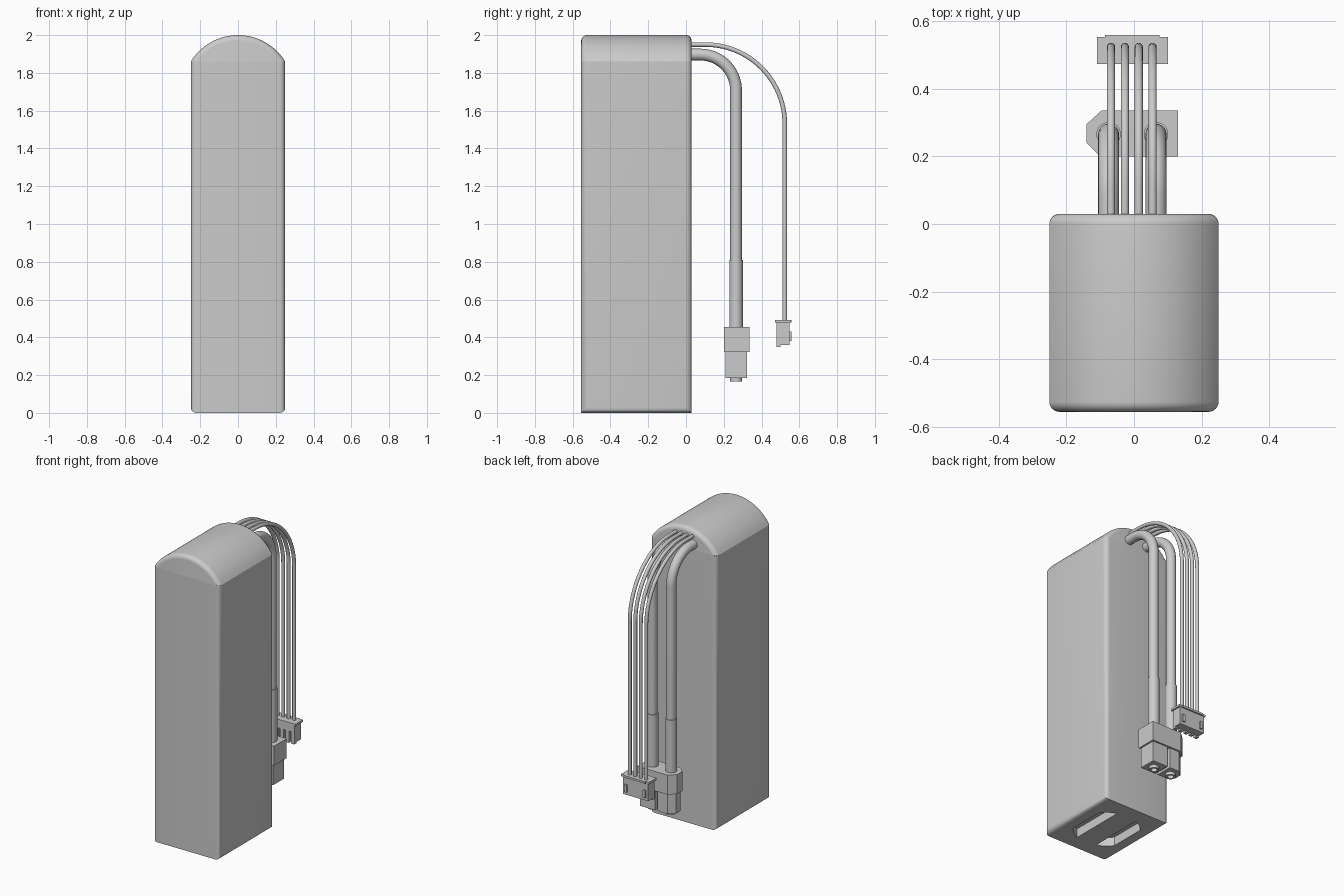
import bpy, bmesh, math
from mathutils import Vector

if "Cube" in bpy.data.objects:
    bpy.data.objects.remove(bpy.data.objects["Cube"])

GREY = (0.6, 0.6, 0.6, 1)
mat = bpy.data.materials.new("plain grey")
mat.use_nodes = True
mat.diffuse_color = GREY
mat.node_tree.nodes["Principled BSDF"].inputs["Base Color"].default_value = GREY


def finish(bm, name, smooth=True):
    bmesh.ops.recalc_face_normals(bm, faces=bm.faces[:])
    me = bpy.data.meshes.new(name)
    bm.to_mesh(me)
    bm.free()
    me.materials.append(mat)
    ob = bpy.data.objects.new(name, me)
    bpy.context.collection.objects.link(ob)
    if smooth:
        shade(ob)
    return ob


def shade(ob):
    bpy.ops.object.select_all(action='DESELECT')
    ob.select_set(True)
    bpy.context.view_layer.objects.active = ob
    bpy.ops.object.shade_smooth_by_angle(angle=math.radians(35))


def prism(points, vector):
    """Extrude a closed outline of 3D points along a vector."""
    bm = bmesh.new()
    face = bm.faces.new([bm.verts.new(p) for p in points])
    ext = bmesh.ops.extrude_face_region(bm, geom=[face])
    verts = [v for v in ext["geom"] if isinstance(v, bmesh.types.BMVert)]
    bmesh.ops.translate(bm, verts=verts, vec=vector)
    return bm


def box_mesh(x0, x1, y0, y1, z0, z1):
    outline = [(x0, y0, z0), (x1, y0, z0), (x1, y1, z0), (x0, y1, z0)]
    return prism(outline, (0, 0, z1 - z0))


def box(name, *bounds):
    return finish(box_mesh(*bounds), name, False)


def cylinder(name, x, y, z0, z1, radius, sides=32):
    ring = [(x + radius * math.cos(math.tau * i / sides),
             y + radius * math.sin(math.tau * i / sides), z0) for i in range(sides)]
    return finish(prism(ring, (0, 0, z1 - z0)), name)


def cut(target, cutter, operation='DIFFERENCE'):
    """Apply a boolean and remove the cutter."""
    mod = target.modifiers.new("cut", 'BOOLEAN')
    mod.operation, mod.solver, mod.object = operation, 'EXACT', cutter
    bpy.context.view_layer.objects.active = target
    bpy.ops.object.modifier_apply(modifier=mod.name)
    bpy.data.objects.remove(cutter)


def wire(name, x, z_exit, y_drop, bend, z_end, radius):
    """Lead that leaves the back, bends through a quarter circle and drops."""
    path = [(x, -0.02, z_exit)]
    for i in range(25):
        a = math.pi / 2 * (1 - i / 24)
        path.append((x, y_drop - bend + bend * math.cos(a),
                     z_exit - bend + bend * math.sin(a)))
    path.append((x, y_drop, z_end))
    bm = bmesh.new()
    rings = []
    for i, p in enumerate(path):
        t = (Vector(path[min(i + 1, len(path) - 1)]) - Vector(path[max(i - 1, 0)])).normalized()
        side = Vector((1, 0, 0))
        up = t.cross(side)
        rings.append([bm.verts.new(Vector(p) + radius * (math.cos(k * math.tau / 20) * side
                      + math.sin(k * math.tau / 20) * up)) for k in range(20)])
    for a, b in zip(rings, rings[1:]):
        for k in range(20):
            n = (k + 1) % 20
            bm.faces.new((a[k], a[n], b[n], b[k]))
    bm.faces.new(rings[0])
    bm.faces.new(rings[-1])
    return finish(bm, name)


# Pack: rounded upright edges and rounded bottom side edges
W, FRONT, BACK, SHOULDER = 0.25, -0.555, 0.03, 1.86
MID = (FRONT + BACK) / 2
bm = box_mesh(-W, W, FRONT, BACK, 0, SHOULDER)


def is_rounded(e):
    d = e.verts[0].co - e.verts[1].co
    low = max(v.co.z for v in e.verts) < 0.01
    return abs(d.z) > 1 or (low and abs(d.y) > 0.1)


bmesh.ops.bevel(bm, geom=[e for e in bm.edges if is_rounded(e)], offset=0.03,
                offset_type='OFFSET', segments=6, profile=0.5, affect='EDGES')
pack = finish(bm, "pack_body", False)

# Round recess under the pack with two scooped grooves beside a grip bar
for s in (-1, 1):
    scoop = cylinder("recess_cutter", 0, MID, -0.05, 0.06, 0.205, 64)
    slot = box("slot_cutter", s * 0.12 - 0.045, s * 0.12 + 0.045, MID - 0.3, MID + 0.3, -0.1, 0.1)
    cut(scoop, slot, 'INTERSECT')
    cut(pack, scoop)
shade(pack)

# Domed cap with rounded ends
RISE = 0.14
R = (W * W + RISE * RISE) / (2 * RISE)
half = math.asin(W / R)
arc = [(R * math.sin(half * (i / 16 - 1)), FRONT,
        SHOULDER + RISE - R + R * math.cos(half * (i / 16 - 1))) for i in range(33)]
bm = prism(arc, (0, BACK - FRONT, 0))
rim = [e for e in bm.edges if abs(e.verts[0].co.y - e.verts[1].co.y) < 0.01
       and abs(e.verts[0].co.x - e.verts[1].co.x) < 0.1]
bmesh.ops.bevel(bm, geom=rim, offset=0.03, offset_type='OFFSET', segments=6,
                profile=0.5, affect='EDGES')
finish(bm, "pack_cap")

# Power leads with heat-shrink sleeves
POWER_Y = 0.265
for side, x in (("left", 0.065), ("right", -0.075)):
    wire("power_lead_" + side, x, 1.897, POWER_Y, 0.19, 0.44, 0.031)
    cylinder("sleeve_" + side, x, POWER_Y, 0.44, 0.81, 0.036)

# Power plug: keyed collar, two sockets, a web and hollow contacts
collar = [(0.13, 0.20), (0.13, 0.336), (-0.095, 0.336), (-0.14, 0.295), (-0.14, 0.24), (-0.10, 0.20)]
finish(prism([(x, y, 0.323) for x, y in collar], (0, 0, 0.132)), "plug_collar", False)
right_socket = [(-0.015, 0.208), (-0.015, 0.324), (-0.09, 0.324), (-0.128, 0.29), (-0.128, 0.243), (-0.095, 0.208)]
left_socket = [(0.005, 0.208), (0.118, 0.208), (0.118, 0.324), (0.005, 0.324)]
for side, x, outline in (("left", 0.062, left_socket), ("right", -0.07, right_socket)):
    socket = finish(prism([(px, py, 0.185) for px, py in outline], (0, 0, 0.14)), "socket_" + side, False)
    contact = cylinder("contact_" + side, x, POWER_Y, 0.165, 0.22, 0.031)
    cut(contact, cylinder("bore_cutter", x, POWER_Y, 0.1, 0.2, 0.02))
    shade(contact)
box("socket_web", -0.02, 0.01, 0.235, 0.295, 0.20, 0.33)

# Balance leads
for i in range(4):
    wire("balance_lead_%d" % (i + 1), -0.068 + 0.041 * i, 1.95, 0.523, 0.42, 0.47, 0.012)

# Balance plug: flange, housing, teeth, back rails and latch lip
box("balance_flange", -0.11, 0.10, 0.472, 0.552, 0.478, 0.492)
box("balance_housing", -0.10, 0.09, 0.495, 0.548, 0.36, 0.48)
for i in range(5):
    x = -0.088 + 0.041 * i
    box("balance_tooth_%d" % (i + 1), x - 0.012, x + 0.012, 0.478, 0.5, 0.35, 0.48)
box("balance_front_band", -0.10, 0.09, 0.478, 0.5, 0.43, 0.48)
box("balance_lip", -0.085, 0.075, 0.548, 0.558, 0.478, 0.492)
for side, x in (("left", 0.065), ("right", -0.075)):
    box("balance_rail_" + side, x - 0.009, x + 0.009, 0.545, 0.558, 0.38, 0.43)
